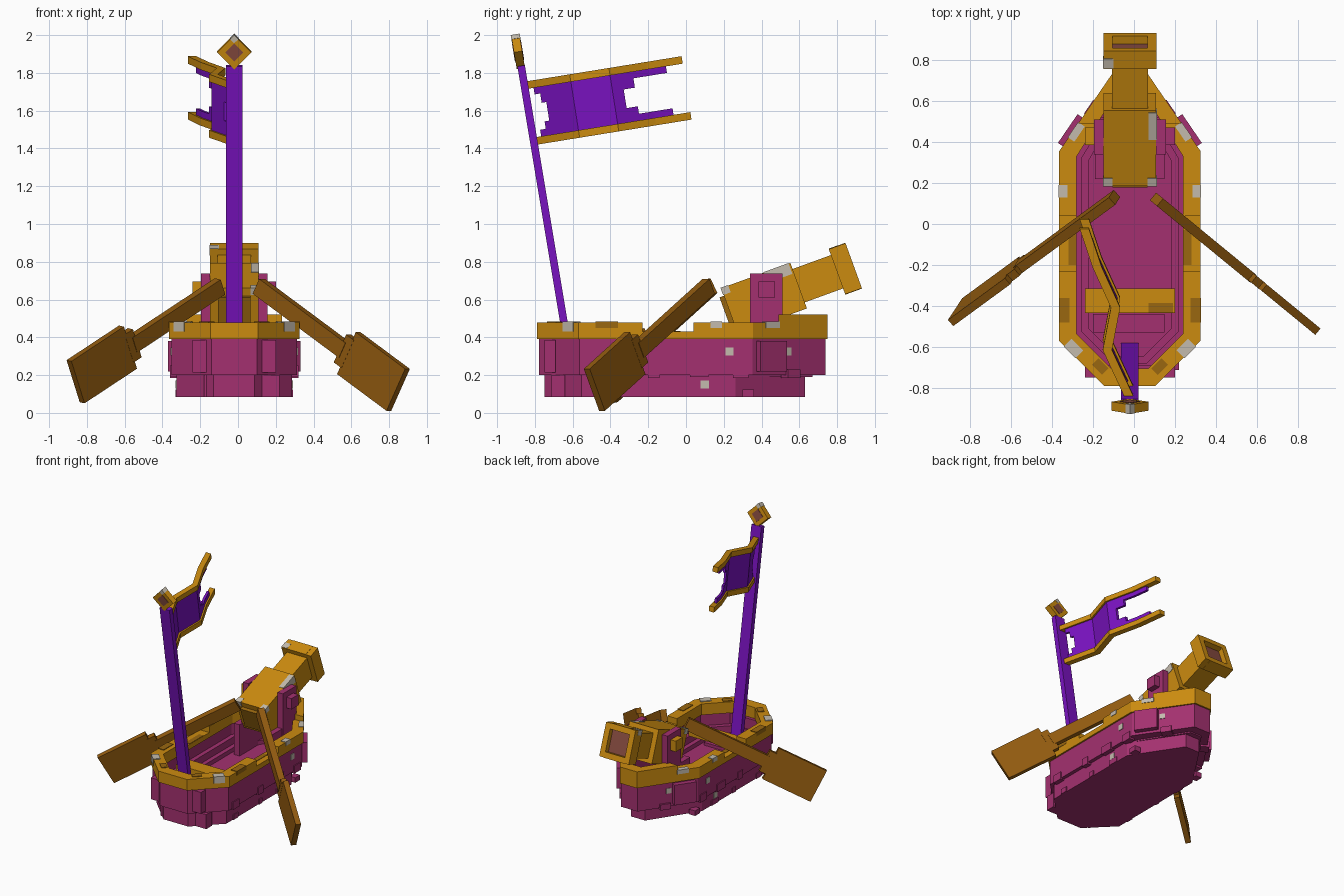
import bpy, bmesh, math
from mathutils import Matrix, Vector

if "Cube" in bpy.data.objects:
    bpy.data.objects.remove(bpy.data.objects["Cube"])

CX = -0.02  # centre line of the boat


def material(name, rgb):
    m = bpy.data.materials.new(name)
    m.diffuse_color = (*rgb, 1)
    m.use_nodes = True
    m.node_tree.nodes["Principled BSDF"].inputs["Base Color"].default_value = m.diffuse_color
    return m


MAGENTA = material("magenta wood", (0.37, 0.03, 0.16))
GOLD = material("gold", (0.60, 0.26, 0.005))
DARK_GOLD = material("worn gold", (0.32, 0.135, 0.005))
BROWN = material("brown wood", (0.29, 0.105, 0.005))
PURPLE = material("purple", (0.19, 0.006, 0.52))
GREY = material("pale chips", (0.55, 0.50, 0.42))
BORE = material("dull red", (0.24, 0.07, 0.05))


def finish(name, bm, mat):
    bmesh.ops.recalc_face_normals(bm, faces=bm.faces[:])
    me = bpy.data.meshes.new(name)
    bm.to_mesh(me)
    bm.free()
    me.materials.append(mat)
    ob = bpy.data.objects.new(name, me)
    bpy.context.collection.objects.link(ob)
    return ob


def box(name, b, mat, frame=Matrix()):
    """Box from bounds (x0, x1, y0, y1, z0, z1) in a local frame."""
    bm = bmesh.new()
    bmesh.ops.create_cube(bm, size=1)
    lo, hi = Vector(b[0::2]), Vector(b[1::2])
    for v in bm.verts:
        v.co = frame @ Vector([(l + h) / 2 + c * (h - l) for l, h, c in zip(lo, hi, v.co)])
    return finish(name, bm, mat)


def frame(origin, x, y, z):
    m = Matrix((Vector(x), Vector(y), Vector(z))).transposed().to_4x4()
    m.translation = Vector(origin)
    return m


def plan(d, bow_shift=0.0):
    """Boat outline moved inward by d."""
    w = 0.345 - d
    half = [(0.125 - 0.41 * d, -0.79 + d), (w, -0.57 + 0.41 * d),
            (w, 0.355 - 0.3 * d + bow_shift), (0.075 - 0.3 * d, 0.75 - d + bow_shift)]
    return [(CX + x, y) for x, y in half] + [(CX - x, y) for x, y in reversed(half)]


def prism(name, pts, z0, z1, mat):
    bm = bmesh.new()
    f = bm.faces.new([bm.verts.new((x, y, z0)) for x, y in pts])
    ext = bmesh.ops.extrude_face_region(bm, geom=[f])["geom"]
    for v in ext:
        if isinstance(v, bmesh.types.BMVert):
            v.co.z = z1
    return finish(name, bm, mat)


def ring(name, outer, inner, z0, z1, mat, y0=None, y1=None):
    """Hollow outline, optionally cut to a range along the boat."""
    bm = bmesh.new()
    loops = [[bm.verts.new((x, y, z)) for x, y in p]
             for p, z in ((outer, z0), (outer, z1), (inner, z1), (inner, z0))]
    n = len(outer)
    for k in range(4):
        a, b = loops[k], loops[(k + 1) % 4]
        for i in range(n):
            j = (i + 1) % n
            bm.faces.new((a[i], a[j], b[j], b[i]))
    for y, s in ((y0, -1), (y1, 1)):
        if y is not None:
            g = bm.verts[:] + bm.edges[:] + bm.faces[:]
            cut = bmesh.ops.bisect_plane(bm, geom=g, plane_co=(0, y, 0),
                                         plane_no=(0, s, 0), clear_outer=True)
            edges = [e for e in cut["geom_cut"] if isinstance(e, bmesh.types.BMEdge)]
            bmesh.ops.holes_fill(bm, edges=edges, sides=0)
    return finish(name, bm, mat)


# Hull: solid keel, wall, stepped inside and floor
prism("keel", plan(0.04, -0.08), 0.085, 0.21, MAGENTA)
ring("hull_wall", plan(0.012), plan(0.075), 0.20, 0.395, MAGENTA)
prism("floor", plan(0.08), 0.19, 0.212, MAGENTA)
ring("inner_step", plan(0.07), plan(0.11), 0.20, 0.30, MAGENTA)
ring("floor_step", plan(0.10), plan(0.145), 0.20, 0.245, MAGENTA)
box("stern_plank", (CX - 0.22, CX + 0.22, -0.75, -0.69, 0.215, 0.385), MAGENTA)
box("lower_stern_plank", (CX - 0.16, CX + 0.24, -0.712, -0.64, 0.085, 0.20), MAGENTA)

# Planks on the hull sides and along its lower edges
for s in (-1, 1):
    d = Vector((-0.27 * s, 0.395, 0)).normalized()
    n = Vector((0.395 * s, 0.27, 0)).normalized()
    bow = frame((CX + 0.345 * s, 0.355, 0), d, n, (0, 0, 1))
    box("bow_plank", (0.03, 0.20, -0.06, 0.028, 0.22, 0.38), MAGENTA, bow)
    box("bow_low_plank", (0.22, 0.30, -0.06, 0.004, 0.185, 0.23), MAGENTA, bow)
    box("bow_chip", (0.21, 0.25, -0.02, -0.007, 0.305, 0.345), GREY, bow)
    box("bow_rim_chip", (0.08, 0.17, -0.035, 0.004, 0.45, 0.483), GREY, bow)
    st = frame((CX + 0.235 * s, -0.68, 0), (0.7071 * s, 0.7071, 0),
               (0.7071 * s, -0.7071, 0), (0, 0, 1))
    box("stern_rim_chip", (0.04, 0.12, -0.05, 0.004, 0.43, 0.484), GREY, st)
    box("stern_rim_wear", (-0.11, -0.04, -0.075, -0.03, 0.46, 0.483), DARK_GOLD, st)
    for y, z, l in ((-0.52, 0.19, 0.08), (-0.2, 0.185, 0.06), (0.02, 0.19, 0.10), (0.25, 0.185, 0.08)):
        xs = sorted((CX + s * 0.29, CX + s * 0.34))
        box("side_block", (*xs, y, y + l, z, z + 0.06), MAGENTA)
        xs = sorted((CX + s * 0.26, CX + s * 0.312))
        box("keel_block", (*xs, y + 0.05, y + 0.03 + l, 0.085, 0.125), MAGENTA)
    for y, z, w in ((0.23, 0.325, 0.338), (0.10, 0.15, 0.31)):
        xs = sorted((CX + s * (w - 0.008), CX + s * w))
        box("side_chip", (*xs, y - 0.022, y + 0.022, z - 0.022, z + 0.022), GREY)
    # Worn spots on the rim
    xs = sorted((CX + s * 0.305, CX + s * 0.348))
    box("rim_chip", (*xs, 0.13, 0.19, 0.45, 0.483), GREY)
    xs = sorted((CX + s * 0.262, CX + s * 0.30))
    box("rim_wear", (*xs, -0.20, -0.03, 0.42, 0.433), DARK_GOLD)
    xs = sorted((CX + s * 0.295, CX + s * 0.347))
    box("rim_edge_wear", (*xs, -0.48, -0.36, 0.45, 0.483), DARK_GOLD)
box("stern_chip", (-0.11, -0.07, -0.756, -0.748, 0.305, 0.345), GREY)

# Rim with stepped heights
ring("rim_base", plan(0), plan(0.085), 0.39, 0.43, GOLD)
ring("rim_stern", plan(0), plan(0.085), 0.43, 0.478, GOLD, None, -0.23)
ring("rim_side", plan(0), plan(0.085), 0.43, 0.478, GOLD, 0.04, 0.49)
ring("rim_bow", plan(0), plan(0.085), 0.43, 0.52, GOLD, 0.49, None)

# Seat
box("seat", (-0.24, 0.20, -0.435, -0.315, 0.32, 0.37), GOLD)
box("seat_wear", (0.07, 0.19, -0.433, -0.385, 0.37, 0.373), DARK_GOLD)
box("floor_plank", (-0.20, 0.15, -0.53, -0.44, 0.21, 0.235), MAGENTA)

# Cannon, tilted up towards the bow
c, s = math.cos(math.radians(20)), math.sin(math.radians(20))
gun = frame((CX, 0.23, 0.54), (0, c, s), (-1, 0, 0), (0, -s, c))
box("cannon_body", (0, 0.39, -0.128, 0.128, -0.128, 0.128), GOLD, gun)
box("cannon_breech", (-0.025, 0, -0.085, 0.085, -0.085, 0.085), DARK_GOLD, gun)
box("cannon_barrel", (0.39, 0.62, -0.088, 0.088, -0.094, 0.094), GOLD, gun)
for a in (-1, 1):
    e = sorted((0.085 * a, 0.129 * a))
    box("muzzle_side", (0.606, 0.70, *e, -0.127, 0.127), GOLD, gun)
    box("muzzle_edge", (0.606, 0.70, -0.085, 0.085, *e), GOLD, gun)
    e = sorted((0.085 * a, 0.131 * a))
    box("body_chip", (-0.003, 0.04, *e, 0.09, 0.131), GREY, gun)
box("muzzle_bore", (0.61, 0.66, -0.086, 0.086, -0.086, 0.086), BORE, gun)
box("front_body_chip", (0.24, 0.38, -0.131, -0.09, 0.07, 0.131), GREY, gun)
box("muzzle_chip", (0.61, 0.66, 0.08, 0.131, 0.09, 0.13), GREY, gun)

# Cannon mount
for a in (-1, 1):
    box("mount_post", (*sorted((CX + a * 0.128, CX + a * 0.175)), 0.34, 0.51, 0.2, 0.738), MAGENTA)
    box("mount_foot", (*sorted((CX + a * 0.12, CX + a * 0.17)), 0.22, 0.52, 0.2, 0.46), MAGENTA)
    box("mount_peg", (*sorted((CX + a * 0.17, CX + a * 0.22)), 0.385, 0.47, 0.61, 0.695),
        MAGENTA if a > 0 else GOLD)


# Oars: shaft, stepped shoulder and broad blade
def oar(side, handle, tip, roll):
    h, t = Vector(handle), Vector(tip)
    d = (t - h).normalized()
    n = d.cross(Vector((0, 0, 1))).normalized()
    n = Matrix.Rotation(roll, 3, d) @ n
    w = d.cross(n)
    f, l = frame(h, d, n, w), (t - h).length
    box(side + "_oar_shaft", (0, l - 0.42, -0.024, 0.024, -0.045, 0.045), BROWN, f)
    box(side + "_oar_shoulder", (l - 0.44, l - 0.38, -0.021, 0.021, -0.085, 0.085), BROWN, f)
    box(side + "_oar_blade", (l - 0.39, l, -0.02, 0.02, -0.128, 0.128), BROWN, f)


oar("right", (0.11, 0.12, 0.67), (0.848, -0.485, 0.122), 0)
oar("left", (-0.095, 0.13, 0.67), (-0.86, -0.43, 0.165), math.radians(-10))

# Mast leaning towards the stern, with a diamond finial
k = Vector((0, -0.1667, 1)).normalized()
back = Vector((0, k.z, -k.y))
mast = frame((CX, -0.60, 0.2), (1, 0, 0), back, k)
box("mast", (-0.043, 0.043, -0.02, 0.02, 0, 1.66), PURPLE, mast)
r = Matrix.Rotation(math.radians(45), 4, "Y")
top = frame((CX, -0.889, 1.912), (1, 0, 0), back, k) @ r
box("finial", (-0.064, 0.064, -0.022, 0.022, -0.064, 0.064), GOLD, top)
box("finial_gem", (-0.034, 0.034, -0.025, 0.025, -0.034, 0.034), BORE, top)
box("finial_chip", (-0.066, -0.035, -0.024, 0.024, 0.035, 0.066), GREY, top)

# Flag: rippled strips in a tilted frame
WAVE = [(-0.01, -0.02), (0.23, -0.13), (0.44, -0.09), (0.64, -0.18), (0.832, -0.243)]


def ripple(u):
    for (a, xa), (b, xb) in zip(WAVE, WAVE[1:]):
        if u <= b:
            break
    return xa + (xb - xa) * (u - a) / (b - a)


def strip(name, u0, u1, v0, v1, thick, mat):
    us = [u0] + [u for u, _ in WAVE if u0 < u < u1] + [u1]
    bm = bmesh.new()
    secs = []
    for u in us:
        x = ripple(u)
        secs.append([bm.verts.new((x + e * thick / 2, -0.79 + 0.987 * u - 0.155 * v,
                                   1.42 + 0.16 * u + 0.987 * v))
                     for e, v in ((-1, v0), (1, v0), (1, v1), (-1, v1))])
    for a, b in zip(secs, secs[1:]):
        for i in range(4):
            bm.faces.new((a[i], a[(i + 1) % 4], b[(i + 1) % 4], b[i]))
    bm.faces.new(secs[0])
    bm.faces.new(secs[-1])
    finish(name, bm, mat)


strip("flag_lower_bar", 0, 0.83, 0, 0.04, 0.045, GOLD)
strip("flag_upper_bar", 0, 0.83, 0.30, 0.34, 0.045, GOLD)
for u0, u1, v0, v1 in ((0.03, 0.74, 0.04, 0.075), (0.06, 0.56, 0.075, 0.115), (0.085, 0.50, 0.115, 0.215),
                       (0.06, 0.56, 0.215, 0.265), (0.03, 0.74, 0.265, 0.30)):
    strip("flag_cloth", u0, u1, v0, v1, 0.02, PURPLE)
